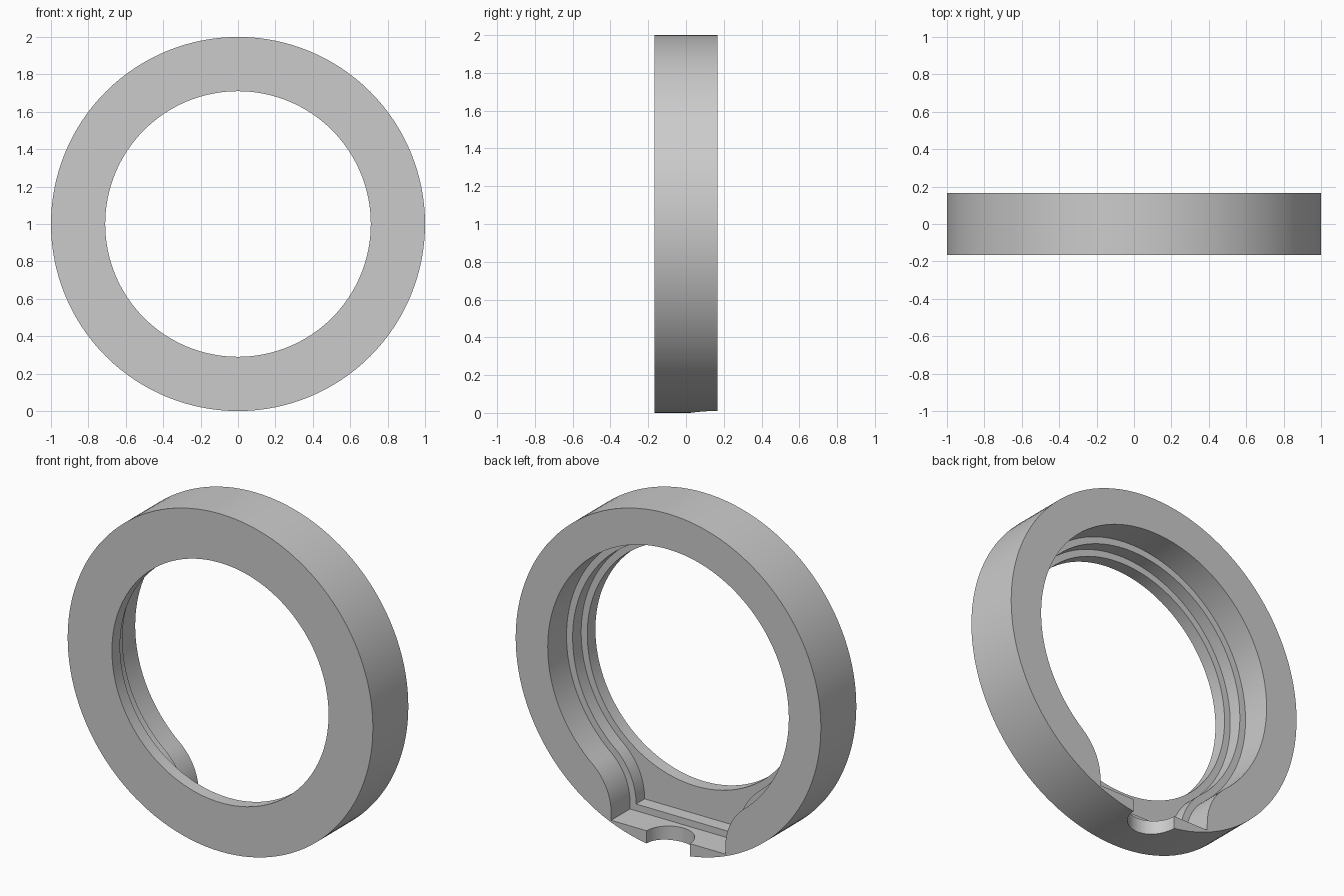
import bpy, bmesh
from math import sin, cos, pi, atan2, sqrt

if "Cube" in bpy.data.objects:
    bpy.data.objects.remove(bpy.data.objects["Cube"])

HALF = 0.166          # half thickness of the ring
FILLET_X, FILLET_R = 0.71, 0.336   # centre x and radius of the notch flare


def arc(cx, cz, r, a0, a1, n):
    return [(cx + r * cos(a0 + (a1 - a0) * i / n),
             cz + r * sin(a0 + (a1 - a0) * i / n)) for i in range(n + 1)]


def prism(name, outline, y0, y1):
    """Extrude an x/z outline (relative to the ring centre) along y."""
    bm = bmesh.new()
    face = bm.faces.new([bm.verts.new((x, y0, z + 1)) for x, z in outline])
    ext = bmesh.ops.extrude_face_region(bm, geom=[face])
    verts = [v for v in ext["geom"] if isinstance(v, bmesh.types.BMVert)]
    bmesh.ops.translate(bm, verts=verts, vec=(0, y1 - y0, 0))
    bmesh.ops.recalc_face_normals(bm, faces=bm.faces)
    mesh = bpy.data.meshes.new(name)
    bm.to_mesh(mesh)
    bm.free()
    obj = bpy.data.objects.new(name, mesh)
    bpy.context.collection.objects.link(obj)
    return obj


def circle(r, n=128):
    return arc(0, 0, r, 0, 2 * pi, n)[:-1]


def pocket(inset):
    """Round bore flaring into a flat-bottomed notch at the bottom."""
    bore, f, floor = 0.79 - inset, FILLET_R + inset, -0.915 + inset
    cz = -sqrt((bore + f) ** 2 - FILLET_X ** 2)
    t = atan2(cz, FILLET_X)
    flare = arc(FILLET_X, cz, f, pi, pi + t, 14)
    # trim the flare at the floor, then mirror it to the left side
    right = [(FILLET_X - f, floor)] + [p for p in flare if p[1] > floor + 0.001]
    left = [(-x, z) for x, z in reversed(right)]
    return right + arc(0, 0, bore, t, pi - t, 110)[1:-1] + left


# ring body and the cutters for the stepped bore
ring = prism("ring", circle(1.0), -HALF, HALF)
cutters = [
    prism("bore_cutter", circle(0.71), -0.5, 0.5),
    prism("inner_step_cutter", pocket(0.04), -0.09, 0.5),
    prism("outer_step_cutter", pocket(0.0), -0.01, 0.5),
]

# half-round vertical hole through the notch floor
bpy.ops.mesh.primitive_cylinder_add(vertices=64, radius=0.142, depth=0.4,
                                    location=(0, HALF, 0.05))
hole = bpy.context.object
hole.name = "hole_cutter"
cutters.append(hole)

# cut, then discard the cutters
bpy.ops.object.select_all(action='DESELECT')
bpy.context.view_layer.objects.active = ring
ring.select_set(True)
for cutter in cutters:
    cutter.hide_render = True
    mod = ring.modifiers.new("cut", 'BOOLEAN')
    mod.operation = 'DIFFERENCE'
    mod.solver = 'EXACT'
    mod.object = cutter
    bpy.ops.object.modifier_apply(modifier=mod.name)
    bpy.data.objects.remove(cutter)

bpy.ops.object.shade_smooth_by_angle(angle=pi / 6)
